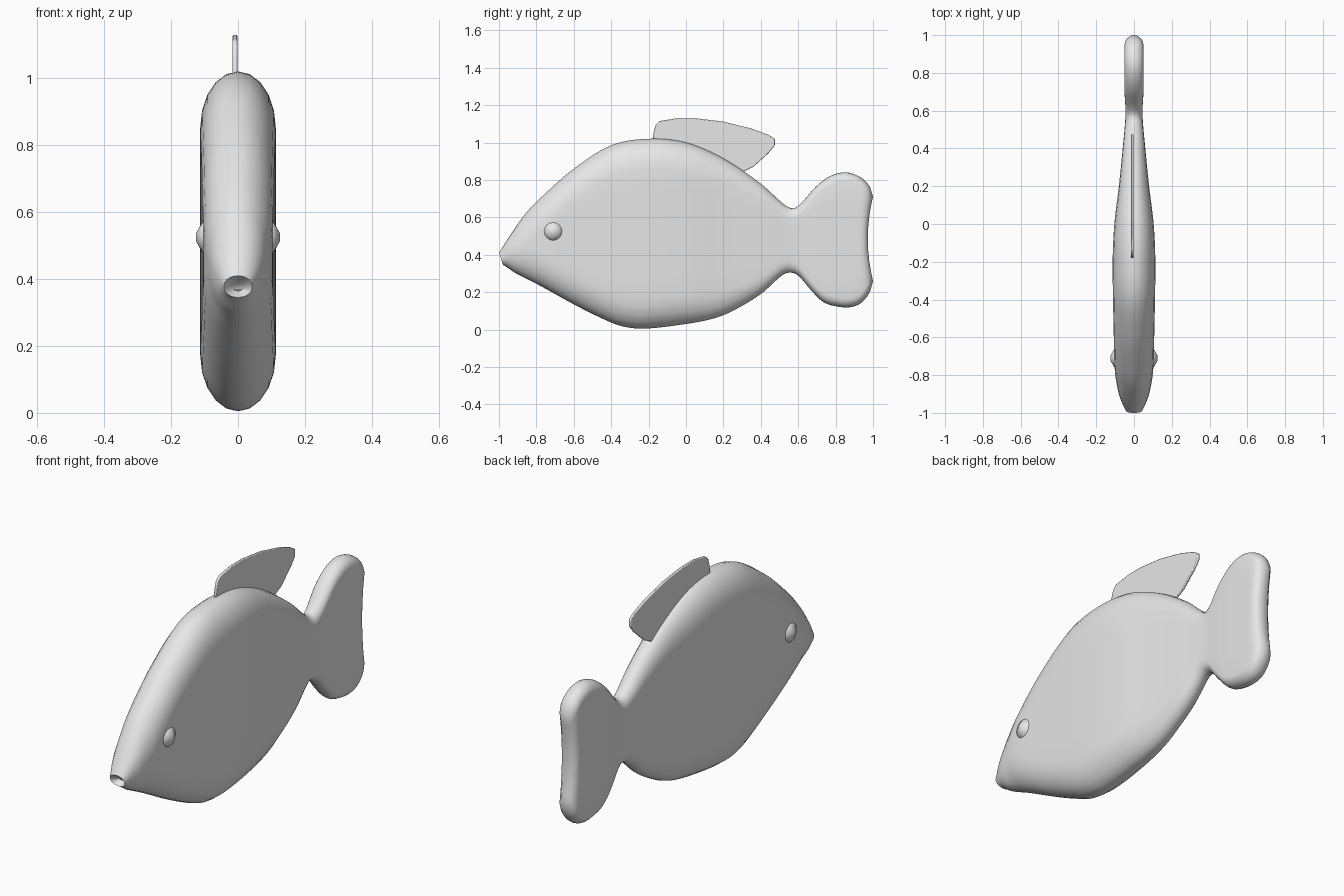
import bpy, bmesh, math

cube = bpy.data.objects.get("Cube")
if cube:
    bpy.data.objects.remove(cube, do_unlink=True)

grey = bpy.data.materials.new("plain grey")
grey.use_nodes = True
grey.diffuse_color = (0.8, 0.8, 0.8, 1)
grey.node_tree.nodes["Principled BSDF"].inputs["Base Color"].default_value = (0.8, 0.8, 0.8, 1)


def finish(bm, name, angle=60):
    """Turn a bmesh into a smooth shaded grey object."""
    bmesh.ops.recalc_face_normals(bm, faces=bm.faces)
    mesh = bpy.data.meshes.new(name)
    bm.to_mesh(mesh)
    bm.free()
    mesh.materials.append(grey)
    obj = bpy.data.objects.new(name, mesh)
    bpy.context.collection.objects.link(obj)
    bpy.ops.object.select_all(action='DESELECT')
    obj.select_set(True)
    bpy.context.view_layer.objects.active = obj
    bpy.ops.object.shade_smooth_by_angle(angle=math.radians(angle))
    return obj


def curve(points, y):
    """Smooth interpolation through (y, value) points."""
    last = len(points) - 1

    def slope(k):
        a, b = points[max(k - 1, 0)], points[min(k + 1, last)]
        return (b[1] - a[1]) / (b[0] - a[0])

    i = 0
    while i < last - 1 and y > points[i + 1][0]:
        i += 1
    (a, va), (b, vb) = points[i], points[i + 1]
    h = b - a
    t = min(max((y - a) / h, 0), 1)
    return (va * (1 + 2 * t) * (1 - t) ** 2 + vb * t * t * (3 - 2 * t)
            + h * slope(i) * t * (1 - t) ** 2 - h * slope(i + 1) * t * t * (1 - t))


def ramp(t):
    t = min(max(t, 0), 1)
    return t * t * (3 - 2 * t)


# Side outline and thickness of the body and tail
TOP = [(-1, .41), (-.93, .52), (-.85, .63), (-.75, .73), (-.6, .86), (-.4, .985),
       (-.2, 1.02), (0, 1), (.2, .915), (.4, .78), (.53, .665), (.575, .648),
       (.62, .68), (.7, .77), (.78, .825), (.86, .84), (.94, .81), (.985, .76), (1, .71)]
BOTTOM = [(-1, .345), (-.8, .245), (-.6, .135), (-.45, .06), (-.35, .02), (-.23, .005),
          (0, .03), (.15, .06), (.25, .1), (.4, .19), (.52, .295), (.56, .305),
          (.6, .29), (.66, .22), (.73, .15), (.8, .125), (.88, .12), (.94, .145),
          (.985, .205), (1, .26)]
WIDTH = [(-1, .042), (-.95, .064), (-.88, .085), (-.78, .101), (-.6, .107), (-.2, .113),
         (0, .104), (.2, .08), (.4, .06), (.58, .045), (.7, .05), (.95, .05),
         (.985, .042), (1, .024)]
CAP = [(-1, .16), (0, .16), (.55, .06), (.7, .05), (1, .05)]
ARC = 10


def section(y):
    """Rounded slab cross-section, tilted at the mouth and hollowed at the tail."""
    top, bottom, width = (curve(c, y) for c in (TOP, BOTTOM, WIDTH))
    cap = min(curve(CAP, y), (top - bottom) * .45)
    high, low = top - cap, bottom + cap
    angles = [math.pi * k / ARC for k in range(ARC + 1)]
    side = [low + (high - low) * k / 6 for k in range(1, 6)]
    ring = [(width * math.cos(a), high + cap * math.sin(a)) for a in angles]
    ring += [(-width, z) for z in reversed(side)]
    ring += [(-width * math.cos(a), low - cap * math.sin(a)) for a in angles]
    ring += [(width, z) for z in side]
    points = []
    for x, z in ring:
        rel = (z - bottom) / (top - bottom)
        dent = .028 * ramp((y - .85) / .15) * (1 - (2 * rel - 1) ** 2)
        lip = .022 * ramp((-.9 - y) / .1) * (1 - rel)
        points.append((x, y - dent + lip, z))
    return points


def close_ring(bm, ring):
    """Fill a left-right symmetric ring with strips across it."""
    half = ARC // 2
    n = len(ring)
    for k in range(n // 2):
        a, b = ring[(half - k) % n], ring[(half - k - 1) % n]
        c, d = ring[(half + k + 1) % n], ring[(half + k) % n]
        corners = list(dict.fromkeys((a, b, c, d)))
        if len(corners) > 2:
            bm.faces.new(corners)


# Body and tail as one loft
bm = bmesh.new()
steps = 90
stations = [-math.cos(math.pi * k / steps) * .35 + (2 * k / steps - 1) * .65
            for k in range(steps + 1)]
loops = [section(y) for y in stations]

# Small hollow for the mouth
for scale, depth in ((.75, .012), (.4, .03)):
    rim = section(-1)
    middle = sum(p[2] for p in rim) / len(rim)
    loops.insert(0, [(x * scale, y + depth, middle + (z - middle) * scale) for x, y, z in rim])

rings = [[bm.verts.new(p) for p in loop] for loop in loops]
for a, b in zip(rings, rings[1:]):
    for k in range(len(a)):
        j = (k + 1) % len(a)
        bm.faces.new((a[k], a[j], b[j], b[k]))
close_ring(bm, rings[0])
close_ring(bm, rings[-1])
finish(bm, "body_and_tail")

# Thin dorsal fin
FIN = [(-.18, 1.01), (-.172, 1.06), (-.162, 1.095), (-.14, 1.115), (-.05, 1.13), (.05, 1.13),
       (.2, 1.112), (.35, 1.075), (.44, 1.042), (.475, 1.02), (.475, .985), (.44, .942),
       (.36, .87), (.3, .84), (.15, .85), (-.1, .95)]
bm = bmesh.new()
left = bm.faces.new([bm.verts.new((-.002, y, z)) for y, z in FIN])
out = bmesh.ops.extrude_face_region(bm, geom=[left])
moved = [v for v in out["geom"] if isinstance(v, bmesh.types.BMVert)]
bmesh.ops.translate(bm, verts=moved, vec=(-.014, 0, 0))
fin = finish(bm, "dorsal_fin", 50)
bevel = fin.modifiers.new("soft edge", 'BEVEL')
bevel.width = .004
bevel.segments = 2

# Low domed eyes
for name, side in (("left_eye", 1), ("right_eye", -1)):
    bm = bmesh.new()
    rows = []
    for radius, x in ((.05, .096), (.048, .105), (.027, .117), (.012, .125)):
        rows.append([bm.verts.new((side * x,
                                   -.71 + radius * math.cos(math.tau * k / 16),
                                   .525 + radius * math.sin(math.tau * k / 16)))
                     for k in range(16)])
    for a, b in zip(rows, rows[1:]):
        for k in range(16):
            j = (k + 1) % 16
            bm.faces.new((a[k], a[j], b[j], b[k]))
    bm.faces.new(rows[-1])
    bm.faces.new(rows[0])
    finish(bm, name)
